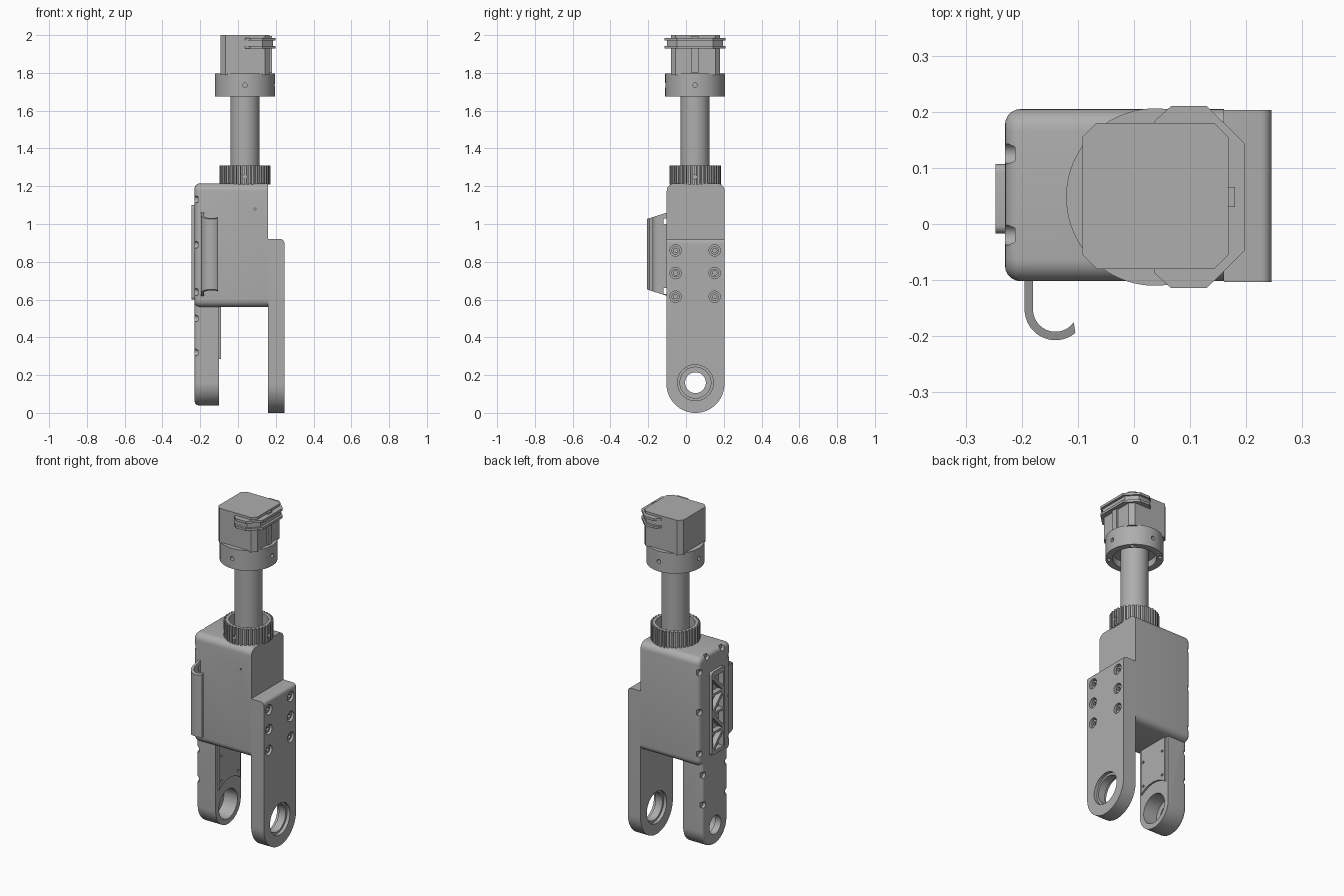
import bpy, bmesh, math

if "Cube" in bpy.data.objects:
    bpy.data.objects.remove(bpy.data.objects["Cube"], do_unlink=True)

grey = bpy.data.materials.new("machined grey")
grey.use_nodes = True
grey.diffuse_color = (0.42, 0.42, 0.42, 1)
grey.node_tree.nodes["Principled BSDF"].inputs["Base Color"].default_value = grey.diffuse_color

AXES = {"x": lambda u, v, h: (h, u, v), "y": lambda u, v, h: (u, h, v), "z": lambda u, v, h: (u, v, h)}
CX, CY = 0.037, 0.048      # axis of the upper column
PY, PZ = 0.05, 0.16        # pivot of the fork
FRONT, BACK = -0.102, 0.205


def arc(u, v, r, start, end, n):
    """Points on an arc, angles in degrees."""
    angles = [math.radians(start + (end - start) * i / n) for i in range(n + 1)]
    return [(u + r * math.cos(a), v + r * math.sin(a)) for a in angles]


def prism(name, points, axis, a, b, bevel=0, choose=None):
    """Extrude a profile along an axis, optionally rounding the chosen edges."""
    bm = bmesh.new()
    low = [bm.verts.new(AXES[axis](u, v, a)) for u, v in points]
    high = [bm.verts.new(AXES[axis](u, v, b)) for u, v in points]
    bm.faces.new(low)
    bm.faces.new(high)
    for i in range(len(points)):
        j = (i + 1) % len(points)
        bm.faces.new((low[i], low[j], high[j], high[i]))
    bmesh.ops.recalc_face_normals(bm, faces=bm.faces)
    if bevel:
        edges = [e for e in bm.edges if choose(e.verts[0].co, e.verts[1].co)]
        bmesh.ops.bevel(bm, geom=edges, offset=bevel, segments=5, profile=0.5, affect="EDGES")
    mesh = bpy.data.meshes.new(name)
    bm.to_mesh(mesh)
    bm.free()
    mesh.materials.append(grey)
    obj = bpy.data.objects.new(name, mesh)
    bpy.context.collection.objects.link(obj)
    return obj


def cylinder(name, axis, u, v, r, a, b, n=48):
    return prism(name, arc(u, v, r, 0, 360, n)[:-1], axis, a, b)


def rect(u0, u1, v0, v1):
    return [(u0, v0), (u1, v0), (u1, v1), (u0, v1)]


def rounded(u0, u1, v0, v1, r):
    return (arc(u1 - r, v0 + r, r, -90, 0, 6) + arc(u1 - r, v1 - r, r, 0, 90, 6)
            + arc(u0 + r, v1 - r, r, 90, 180, 6) + arc(u0 + r, v0 + r, r, 180, 270, 6))


def combine(target, other, operation="DIFFERENCE"):
    mod = target.modifiers.new("combine", "BOOLEAN")
    mod.operation, mod.solver, mod.object = operation, "EXACT", other
    bpy.context.view_layer.objects.active = target
    bpy.ops.object.modifier_apply(modifier=mod.name)
    bpy.data.objects.remove(other, do_unlink=True)


def bore(target, axis, u, v, r, a, b, n=48):
    combine(target, cylinder("cutter", axis, u, v, r, a, b, n))


def arm_profile(r, zc, top):
    return arc(PY, zc, r, 180, 360, 32) + [(PY + r, top), (PY - r, top)]


def at_x(x):
    return lambda p, q: abs(p.x - x) < 1e-4 and abs(q.x - x) < 1e-4


# Main housing with the short fork arm
housing = prism("housing", rounded(FRONT, BACK, 0.56, 1.215, 0.04), "x", -0.23, 0.16, 0.028, at_x(-0.23))
short_arm = prism("short_arm", arm_profile(0.12, PZ, 0.66), "x", -0.2295, -0.10, 0.02, at_x(-0.2295))
bore(short_arm, "x", PY, PZ, 0.088, -0.19, 0)
bore(short_arm, "x", PY, PZ, 0.055, -0.3, 0)
combine(housing, short_arm, "UNION")
bore(housing, "y", 0.09, 1.08, 0.005, -0.2, -0.09, 12)

# Screw pockets around the cover edge
pockets = [(y, z) for y in (FRONT + 0.012, BACK - 0.012) for z in (1.13, 0.89, 0.64)]
pockets += [(y, z) for y in (PY - 0.108, PY + 0.108) for z in (0.5, 0.32)]
pockets += [(0.125, 1.2), (-0.02, 1.2)]
for y, z in pockets:
    bore(housing, "x", y, z, 0.018, -0.3, -0.212, 20)

# Inner plate on the short arm, scooped around the pivot
inner_plate = prism("inner_plate", rect(PY - 0.1, PY + 0.1, 0.2, 0.57), "x", -0.101, -0.09)
bore(inner_plate, "x", PY, PZ, 0.16, -0.2, 0)
for y in (PY - 0.08, PY + 0.08):
    for z in (0.33, 0.48):
        bore(inner_plate, "x", y, z, 0.008, -0.097, 0, 12)

# Truss panel on the cover
panel = prism("truss_panel", rounded(-0.017, 0.107, 0.6, 1.1, 0.015), "x", -0.247, -0.229)
cell = 0.115
for i in range(4):
    z0 = 0.622 + i * cell
    z1 = z0 + cell - 0.014
    y0, y1 = (-0.004, 0.094) if i % 2 else (0.094, -0.004)
    gap = 0.012 if i % 2 else -0.012
    for triangle in ([(y0, z0 + 0.014), (y0, z1), (y1 - gap, z1)], [(y1, z1 - 0.014), (y1, z0), (y0 + gap, z0)]):
        for target in (panel, housing):
            combine(target, prism("cutter", triangle, "x", -0.3, -0.215))

# Long fork arm
long_arm = prism("long_arm", arm_profile(0.1535, 0.1535, 0.92), "x", 0.16, 0.245, 0.02,
                 lambda p, q: min(p.x, q.x) > 0.24 and min(p.z, q.z) > 0.91)
bore(long_arm, "x", PY, PZ, 0.082, 0, 0.4)
bore(long_arm, "x", PY, PZ, 0.095, 0.225, 0.4)
bore(long_arm, "x", PY, PZ, 0.095, 0, 0.18)

# Sunk bolts holding the long arm
for y in (-0.055, 0.152):
    for z in (0.86, 0.74, 0.615):
        bore(long_arm, "x", y, z, 0.03, 0.218, 0.3, 24)
        bolt = cylinder("arm_bolt", "x", y, z, 0.022, 0.21, 0.235, 24)
        bore(bolt, "x", y, z, 0.012, 0.222, 0.3, 6)

# Cable hook on the front, tapering away from the housing
outer = [(-0.195, FRONT + 0.004)] + arc(-0.14, -0.152, 0.055, 180, 310, 24)
inner = arc(-0.14, -0.152, 0.040, 325, 180, 24) + [(-0.18, FRONT + 0.004)]
hook = prism("cable_hook", outer + inner, "z", 0, 1)
for vert in hook.data.vertices:
    slope = 0.32 * (FRONT - vert.co.y)
    vert.co.z = 1.06 - slope if vert.co.z > 0.5 else 0.62 + slope
for z in (0.645, 1.015):
    combine(hook, prism("cutter", rect(-0.118, -0.104, z - 0.015, z + 0.015), "x", -0.21, -0.17))

# Ribbed nut at the column foot
teeth = 36
ribs = []
for i in range(teeth):
    for step, r in ((0, 0.124), (0.4, 0.124), (0.45, 0.136), (0.95, 0.136)):
        a = 2 * math.pi * (i + step) / teeth
        ribs.append((CX + r * math.cos(a), CY + r * math.sin(a)))
nut = prism("ribbed_nut", ribs, "z", 1.21, 1.31)
bore(nut, "z", CX, CY, 0.108, 1.245, 1.4)
for axis, u in (("y", CX), ("x", CY)):
    bore(nut, axis, u, 1.25, 0.012, -0.12 if axis == "y" else 0.15, -0.07 if axis == "y" else 0.2, 16)

# Column tube
cylinder("column_tube", "z", CX, CY, 0.077, 1.2, 1.72, 64)

# Collar, hollow below, with small set screw holes
collar = cylinder("collar", "z", CX, CY, 0.158, 1.675, 1.797, 80)
bore(collar, "z", CX, CY, 0.12, 1.6, 1.715)
bore(collar, "y", CX, 1.735, 0.012, -0.2, -0.08, 16)
bore(collar, "y", CX, 1.735, 0.012, 0.18, 0.3, 16)
bore(collar, "x", CY, 1.735, 0.012, 0.17, 0.3, 16)
bore(collar, "x", CY, 1.735, 0.012, -0.2, -0.09, 16)
for i in range(4):
    a = math.pi * (i + 0.5) / 2
    bore(collar, "z", CX + 0.14 * math.cos(a), CY + 0.14 * math.sin(a), 0.011, 1.6, 1.69, 16)

# Motor block with chamfered corners
x0, x1, y0, y1, c = -0.092, 0.168, -0.08, 0.18, 0.025
block = [(x0 + c, y0), (x1 - c, y0), (x1, y0 + c), (x1, y1 - c), (x1 - c, y1), (x0 + c, y1), (x0, y1 - c), (x0, y0 + c)]
prism("motor_block", block, "z", 1.79, 2.0)
prism("block_key", rect(0.16, 0.18, 0.03, 0.066), "z", 1.8, 1.995)


# Grooved guide band wrapped around one side of the block
def band(name, inset, a, b):
    half = [(0.036, 0.135), (0.066, 0.162 - inset), (0.13, 0.162 - inset), (0.198 - inset, 0.095)]
    points = [(x, CY + y) for x, y in half] + [(x, CY - y) for x, y in reversed(half)]
    prism(name, points, "z", a, b)


band("band_lower_flange", 0, 1.928, 1.942)
band("band_core", 0.014, 1.94, 1.974)
band("band_upper_flange", 0, 1.972, 1.986)

# Smooth curved walls, keep hard edges
bpy.ops.object.select_all(action="DESELECT")
for obj in bpy.data.objects:
    if obj.type == "MESH" and grey.name in obj.data.materials:
        obj.select_set(True)
        bpy.context.view_layer.objects.active = obj
bpy.ops.object.shade_smooth_by_angle(angle=math.radians(30))
